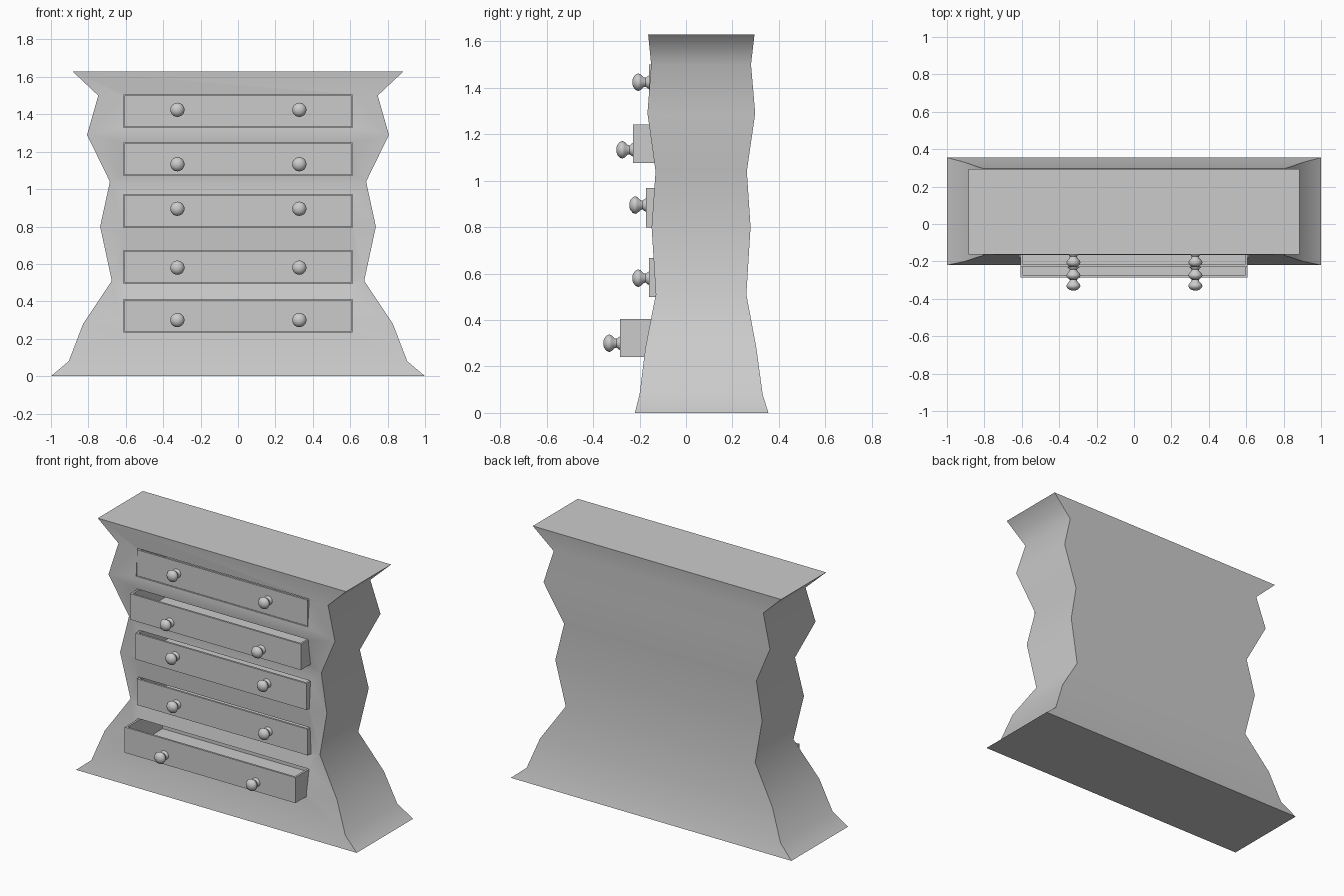
import bpy, bmesh
from math import pi, cos, sin, radians

if "Cube" in bpy.data.objects:
    bpy.data.objects.remove(bpy.data.objects["Cube"])


def finish(name, bm, angle=None):
    bmesh.ops.recalc_face_normals(bm, faces=bm.faces)
    me = bpy.data.meshes.new(name)
    bm.to_mesh(me)
    bm.free()
    ob = bpy.data.objects.new(name, me)
    bpy.context.collection.objects.link(ob)
    bpy.ops.object.select_all(action='DESELECT')
    ob.select_set(True)
    bpy.context.view_layer.objects.active = ob
    if angle:
        bpy.ops.object.shade_smooth_by_angle(angle=radians(angle))
    return ob


def loft(bm, rings):
    """Skin a stack of equal-length rings and cap both ends."""
    loops = [[bm.verts.new(p) for p in r] for r in rings]
    n = len(loops[0])
    for a, b in zip(loops, loops[1:]):
        for i in range(n):
            j = (i + 1) % n
            bm.faces.new((a[i], a[j], b[j], b[i]))
    bm.faces.new(loops[0][::-1])
    bm.faces.new(loops[-1])


def rect(x, y0, y1, z):
    return [(-x, y0, z), (x, y0, z), (x, y1, z), (-x, y1, z)]


def box(bm, x, y0, y1, z0, z1):
    loft(bm, [rect(x, y0, y1, z0), rect(x, y0, y1, z1)])


# Wavy case: height, half width, front, back
case_profile = [
    (0.00, 1.000, -0.220, 0.355), (0.08, 0.905, -0.200, 0.330),
    (0.28, 0.828, -0.175, 0.303), (0.51, 0.675, -0.130, 0.260),
    (0.80, 0.737, -0.148, 0.278), (1.04, 0.685, -0.131, 0.262),
    (1.29, 0.807, -0.166, 0.298), (1.50, 0.747, -0.150, 0.280),
    (1.63, 0.885, -0.163, 0.295)]
bm = bmesh.new()
loft(bm, [rect(x, y0, y1, z) for z, x, y0, y1 in case_profile])
case = finish("case", bm, 75)

# Drawers: bottom, top, front face position, knob height
drawers = [
    (1.333, 1.500, -0.160, 1.424), (1.076, 1.243, -0.229, 1.133),
    (0.798, 0.968, -0.173, 0.895), (0.500, 0.668, -0.160, 0.580),
    (0.240, 0.405, -0.285, 0.300)]
HALF, DEPTH, WALL, GAP = 0.608, 0.38, 0.018, 0.004

# Drawer openings cut into the case
bm = bmesh.new()
for z0, z1, y, zk in drawers:
    box(bm, HALF + GAP, -0.5, 0.235, z0 - GAP, z1 + GAP)
cutter = finish("opening_cutter", bm)
cutter.hide_render = True
bpy.context.view_layer.objects.active = case
mod = case.modifiers.new("openings", 'BOOLEAN')
mod.operation = 'DIFFERENCE'
mod.solver = 'EXACT'
mod.object = cutter
bpy.ops.object.modifier_apply(modifier=mod.name)
bpy.data.objects.remove(cutter, do_unlink=True)

# Knob profile: radius, distance out from the drawer front
knob_profile = [(0.030, -0.004), (0.027, 0.004), (0.019, 0.014), (0.021, 0.022),
                (0.034, 0.036), (0.038, 0.046), (0.033, 0.057), (0.021, 0.067),
                (0.008, 0.071)]


def knob(name, x, y, z, sides=20):
    bm = bmesh.new()
    loft(bm, [[(x + r * cos(2 * pi * i / sides), y - d, z + r * sin(2 * pi * i / sides))
               for i in range(sides)] for r, d in knob_profile])
    finish(name, bm, 50)


for n, (z0, z1, y, zk) in enumerate(drawers, 1):
    # Open-topped drawer box
    bm = bmesh.new()
    box(bm, HALF, y, y + DEPTH, z0, z1)
    bmesh.ops.recalc_face_normals(bm, faces=bm.faces)
    top = max(bm.faces, key=lambda f: f.calc_center_median().z)
    bmesh.ops.inset_region(bm, faces=[top], thickness=WALL)
    floor = bmesh.ops.extrude_face_region(bm, geom=[top])
    bmesh.ops.translate(bm, vec=(0, 0, -(z1 - z0 - WALL)),
                        verts=[v for v in floor["geom"] if isinstance(v, bmesh.types.BMVert)])
    if top.is_valid:
        bmesh.ops.delete(bm, geom=[top], context='FACES_ONLY')
    finish(f"drawer_{n}", bm)
    # Pair of knobs
    for side, x in (("left", -0.324), ("right", 0.328)):
        knob(f"drawer_{n}_knob_{side}", x, y, zk)
